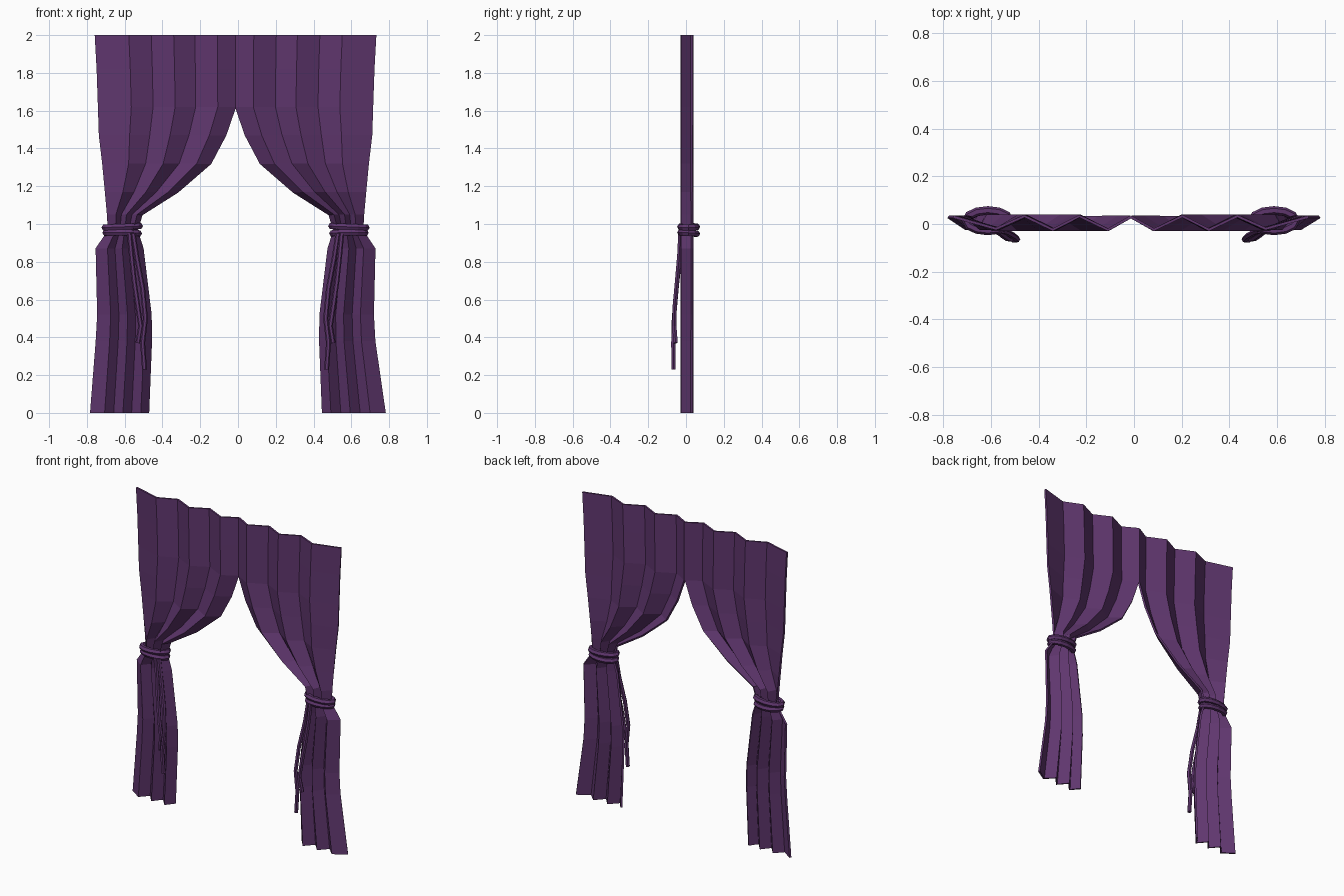
import bpy, math
from mathutils import Vector

if "Cube" in bpy.data.objects:
    bpy.data.objects.remove(bpy.data.objects["Cube"])

purple = bpy.data.materials.new("purple_cloth")
purple.diffuse_color = (0.115, 0.037, 0.155, 1)
purple.use_nodes = True
purple.node_tree.nodes["Principled BSDF"].inputs["Base Color"].default_value = purple.diffuse_color

MID = -0.013  # line where the two panels meet


def make_object(name, verts, faces):
    mesh = bpy.data.meshes.new(name)
    mesh.from_pydata(verts, [], faces)
    mesh.materials.append(purple)
    ob = bpy.data.objects.new(name, mesh)
    bpy.context.collection.objects.link(ob)
    return ob


def mirror_x(x, side):
    return x if side < 0 else 2 * MID - x


def tube(name, pts, r, sides=6, closed=False):
    pts = [Vector(p) for p in pts]
    n = len(pts)
    verts, faces = [], []
    for i, p in enumerate(pts):
        if closed:
            d = pts[(i + 1) % n] - pts[i - 1]
            ref = Vector((0, 0, 1))
        else:
            d = pts[min(i + 1, n - 1)] - pts[max(i - 1, 0)]
            ref = Vector((0, 1, 0))
        a = d.cross(ref).normalized()
        b = a.cross(d).normalized()
        for k in range(sides):
            t = 2 * math.pi * k / sides
            verts.append(p + (a * math.cos(t) + b * math.sin(t)) * r)
    for i in range(n if closed else n - 1):
        j = (i + 1) % n
        for k in range(sides):
            m = (k + 1) % sides
            faces.append((i * sides + k, i * sides + m, j * sides + m, j * sides + k))
    if not closed:
        faces.append(tuple(reversed(range(sides))))
        faces.append(tuple(range((n - 1) * sides, n * sides)))
    ob = make_object(name, verts, faces)
    bpy.context.view_layer.objects.active = ob
    bpy.ops.object.mode_set(mode='EDIT')
    bpy.ops.mesh.select_all(action='SELECT')
    bpy.ops.mesh.normals_make_consistent(inside=False)
    bpy.ops.object.mode_set(mode='OBJECT')
    return ob


# height, outer edge, inner edge of the left panel
ROWS = [(2.0, -.757, MID), (1.82, -.747, MID), (1.62, -.74, MID), (1.47, -.735, -.065),
        (1.32, -.717, -.145), (1.17, -.702, -.32), (1.05, -.69, -.51), (.965, -.685, -.535),
        (.87, -.75, -.505), (.52, -.742, -.462), (.38, -.75, -.46), (0, -.78, -.475)]
# pleat positions across the cloth and their depth
PLEATS = [(0, .03), (.24, -.02), (.40, .033), (.56, -.024), (.71, .033), (.87, -.024), (1, .03)]

for side, label in ((-1, "left"), (1, "right")):
    # pleated curtain panel
    verts, faces = [], []
    for z, xo, xi in ROWS:
        if side > 0 and z == 0:
            xo = -.805
        for t, y in PLEATS:
            verts.append((mirror_x(xo + (xi - xo) * t, side), y, z))
    w = len(PLEATS)
    for r in range(len(ROWS) - 1):
        for c in range(w - 1):
            f = (r * w + c, (r + 1) * w + c, (r + 1) * w + c + 1, r * w + c + 1)
            faces.append(f if side < 0 else f[::-1])
    panel = make_object(label + "_curtain", verts, faces)
    mod = panel.modifiers.new("thickness", 'SOLIDIFY')
    mod.thickness = 0.012
    mod.offset = 0

    # tie-back rope, two loops
    for i, (z, rx) in enumerate(((.985, .092), (.952, .087))):
        ring = []
        for k in range(12):
            a = 2 * math.pi * k / 12
            ring.append((mirror_x(-.613 + rx * math.cos(a), side),
                         .014 + .043 * math.sin(a), z + .004 * math.cos(a + i * 2)))
        tube(f"{label}_tie_loop_{i + 1}", ring, .018, 6, True)

    # hanging rope ends
    for i, path in enumerate((
            [(-.575, -.03, .95), (-.565, -.035, .84), (-.55, -.047, .7), (-.53, -.06, .56),
             (-.515, -.062, .46), (-.53, -.055, .37)],
            [(-.555, -.028, .95), (-.535, -.033, .82), (-.505, -.05, .66), (-.49, -.064, .5),
             (-.505, -.067, .37), (-.495, -.066, .23)])):
        tube(f"{label}_rope_end_{i + 1}",
             [(mirror_x(x, side), y, z) for x, y, z in path], .013, 6)
